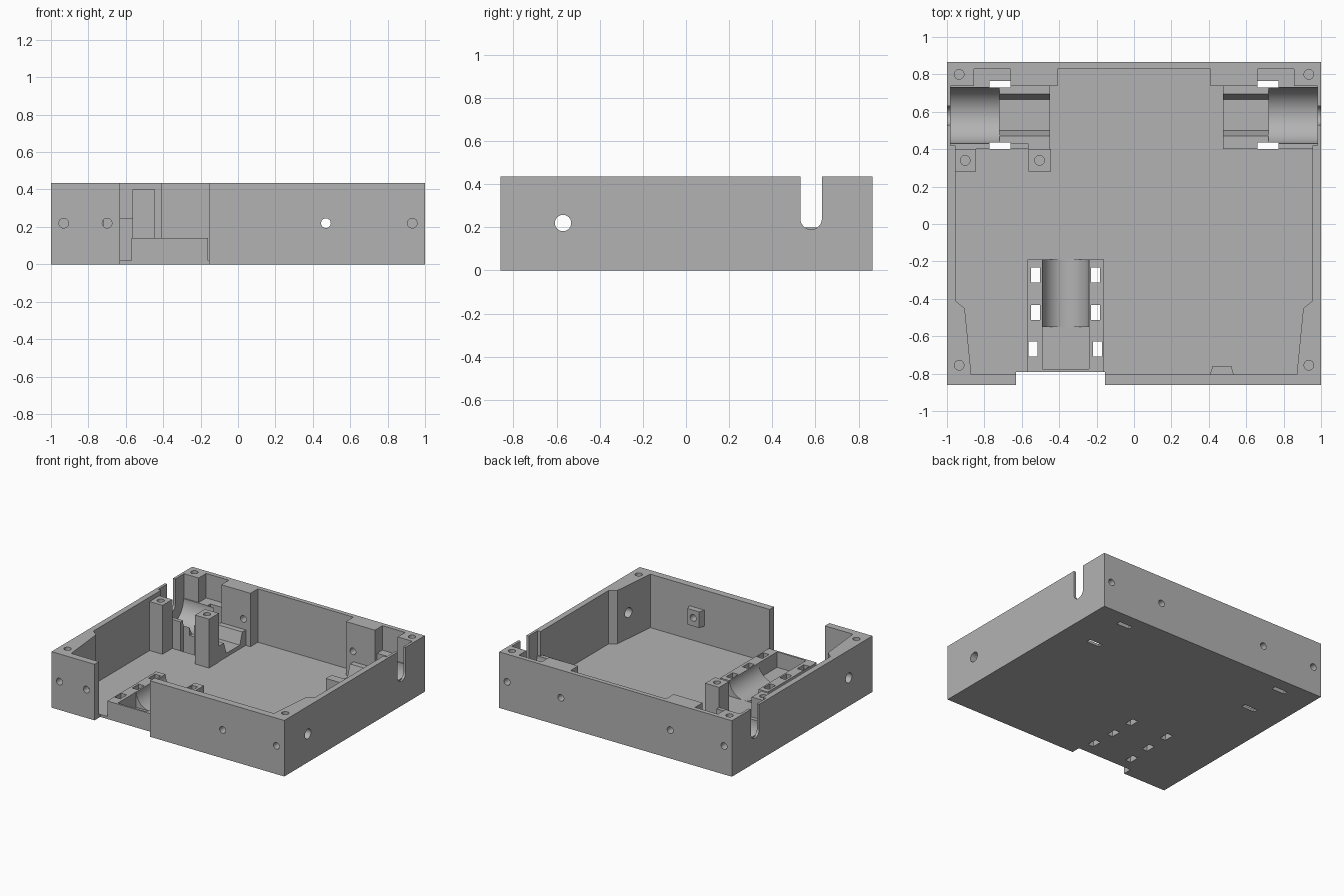
import bpy, bmesh
from mathutils import Matrix, Vector

cube = bpy.data.objects.get("Cube")
if cube:
    bpy.data.objects.remove(cube, do_unlink=True)

grey = bpy.data.materials.new("plain_grey")
grey.use_nodes = True
grey.diffuse_color = (0.45, 0.45, 0.45, 1)
grey.node_tree.nodes["Principled BSDF"].inputs["Base Color"].default_value = grey.diffuse_color


def make(name, bm):
    bmesh.ops.recalc_face_normals(bm, faces=bm.faces)
    mesh = bpy.data.meshes.new(name)
    bm.to_mesh(mesh)
    bm.free()
    mesh.materials.append(grey)
    obj = bpy.data.objects.new(name, mesh)
    bpy.context.collection.objects.link(obj)
    return obj


def prism(name, points, sweep):
    """Sweep a flat outline of 3D points along a vector."""
    bm = bmesh.new()
    face = bm.faces.new([bm.verts.new(p) for p in points])
    new = bmesh.ops.extrude_face_region(bm, geom=[face])["geom"]
    bmesh.ops.translate(bm, vec=sweep, verts=[v for v in new if isinstance(v, bmesh.types.BMVert)])
    return make(name, bm)


def box(name, x, y, z):
    outline = [(x[0], y[0], z[0]), (x[1], y[0], z[0]), (x[1], y[1], z[0]), (x[0], y[1], z[0])]
    return prism(name, outline, (0, 0, z[1] - z[0]))


def rod(name, start, end, radius, sides=24):
    a, b = Vector(start), Vector(end)
    turn = (b - a).to_track_quat("Z", "Y").to_matrix().to_4x4()
    bm = bmesh.new()
    bmesh.ops.create_cone(bm, cap_ends=True, segments=sides, radius1=radius, radius2=radius,
                          depth=(b - a).length, matrix=Matrix.Translation((a + b) / 2) @ turn)
    return make(name, bm)


def cut(obj, cutters):
    """Subtract the cutters one by one and delete them."""
    for cutter in cutters:
        mod = obj.modifiers.new("cut", "BOOLEAN")
        mod.operation, mod.solver, mod.object = "DIFFERENCE", "EXACT", cutter
    deps = bpy.context.evaluated_depsgraph_get()
    mesh = bpy.data.meshes.new_from_object(obj.evaluated_get(deps))
    obj.modifiers.clear()
    obj.data = mesh
    for cutter in cutters:
        bpy.data.objects.remove(cutter, do_unlink=True)


def span(side, a, b):
    return tuple(sorted((side * a, side * b)))


TOP, FLOOR, Z_HOLE = 0.435, 0.02, 0.22
AXLE_Y, AXLE_Z = 0.58, 0.24


def strap_slots(side):
    x = span(side, 0.66, 0.773)
    return [box("slot", x, (0.40, 0.435), (-0.1, 0.6)), box("slot", x, (0.73, 0.765), (-0.1, 0.6))]


def front_slots():
    rows = [(-0.272, 0.16), (-0.472, 0.16), (-0.668, 0.173)]
    return [box("slot", (-0.367 + s * d - 0.024, -0.367 + s * d + 0.024), (y - 0.04, y + 0.04), (-0.1, 0.6))
            for y, d in rows for s in (-1, 1)]


# Tray body with its stepped cavity
body = box("tray_body", (-1, 1), (-0.86, 0.865), (0, TOP))
half = [(0.87, -0.805), (0.905, -0.45), (0.955, -0.41), (0.955, 0.42),
        (0.98, 0.42), (0.98, 0.738), (0.41, 0.738), (0.41, 0.83)]
outline = half + [(-x, y) for x, y in reversed(half)]
cutters = [prism("cavity", [(x, y, FLOOR) for x, y in outline], (0, 0, 1)),
           box("front_gap", (-0.63, -0.155), (-1, -0.79), (-0.1, 1))]

for s in (-1, 1):
    # Axle notches, back pockets, strap slots and side holes
    cutters += [box("notch", span(s, 0.97, 1.1), (AXLE_Y - 0.05, AXLE_Y + 0.05), (AXLE_Z, 1)),
                rod("notch_round", (s * 0.97, AXLE_Y, AXLE_Z), (s * 1.1, AXLE_Y, AXLE_Z), 0.05),
                box("pocket", span(s, 0.66, 0.855), (0.70, 0.83), (0.245, 1)),
                rod("side_hole", (s * 0.8, -0.57, Z_HOLE), (s * 1.1, -0.57, Z_HOLE), 0.038)]
    cutters += strap_slots(s)
    # Back wall and corner screw holes
    cutters.append(rod("back_hole", (s * 0.47, 0.6, Z_HOLE), (s * 0.47, 1, Z_HOLE), 0.026))
    for y, out in ((-0.755, -1), (0.80, 1)):
        cutters.append(rod("lid_hole", (s * 0.935, y, 0.32), (s * 0.935, y, 1), 0.026))
        cutters.append(rod("corner_hole", (s * 0.932, out * 0.74, Z_HOLE), (s * 0.932, out, Z_HOLE), 0.026))
for x in (-0.7, 0.47):
    cutters.append(rod("front_hole", (x, -1, Z_HOLE), (x, -0.7, Z_HOLE), 0.026))
cut(body, cutters + front_slots())

# Motor cradles along both sides
for s, side, inner in ((-1, "right", 0.45), (1, "left", 0.475)):
    wide = box(side + "_motor_cradle", span(s, 0.72, 0.985), (0.40, 0.745), (0.01, 0.245))
    trough = rod("trough", (s * 0.6, AXLE_Y, AXLE_Z), (s * 0.98, AXLE_Y, AXLE_Z), 0.15, 48)
    cut(wide, [trough, box("notch", span(s, 0.97, 1.1), (0.53, 0.63), (0.2, 1))] + strap_slots(s))

    narrow = box(side + "_gearbox_cradle", span(s, inner, 0.72), (0.40, 0.745), (0.01, 0.14))
    channel = [(s * 0.4, y, z) for y, z in ((0.465, 0.155), (0.50, 0.05), (0.665, 0.05), (0.70, 0.155))]
    cut(narrow, [prism("channel", channel, (s * 0.4, 0, 0))] + strap_slots(s))

# Low rail beside the right motor
rail = box("motor_rail", (-0.72, -0.565), (0.40, 0.43), (0.01, 0.245))
cut(rail, strap_slots(-1))

# Screw posts in front of the right motor
for name, x in (("outer_post", (-0.96, -0.845)), ("inner_post", (-0.565, -0.445))):
    post = box(name, x, (0.28, 0.40), (0.01, 0.40))
    mid = sum(x) / 2
    cut(post, [rod("post_hole", (mid, 0.34, 0.28), (mid, 0.34, 0.6), 0.026)])

# Front cradle with a round trough and a square end pocket
cradle = box("front_cradle", (-0.57, -0.16), (-0.79, -0.19), (0.005, 0.14))
cut(cradle, [rod("trough", (-0.365, -0.56, 0.145), (-0.365, -0.1, 0.145), 0.125, 48),
             box("end_pocket", (-0.49, -0.24), (-0.775, -0.55), (FLOOR, 0.5))] + front_slots())

# Tapered screw boss inside the front wall
boss = prism("wall_boss", [(0.405, -0.81, 0.155), (0.535, -0.81, 0.155), (0.52, -0.76, 0.155),
                           (0.42, -0.76, 0.155)], (0, 0, 0.125))
cut(boss, [rod("boss_hole", (0.47, -1, Z_HOLE), (0.47, -0.7, Z_HOLE), 0.026)])

# Smooth the round cuts and keep the edges sharp
parts = [o for o in bpy.context.scene.objects if o.type == "MESH" and grey.name in o.data.materials]
bpy.ops.object.select_all(action="DESELECT")
for part in parts:
    part.select_set(True)
bpy.context.view_layer.objects.active = body
bpy.ops.object.shade_smooth_by_angle(angle=0.5)
